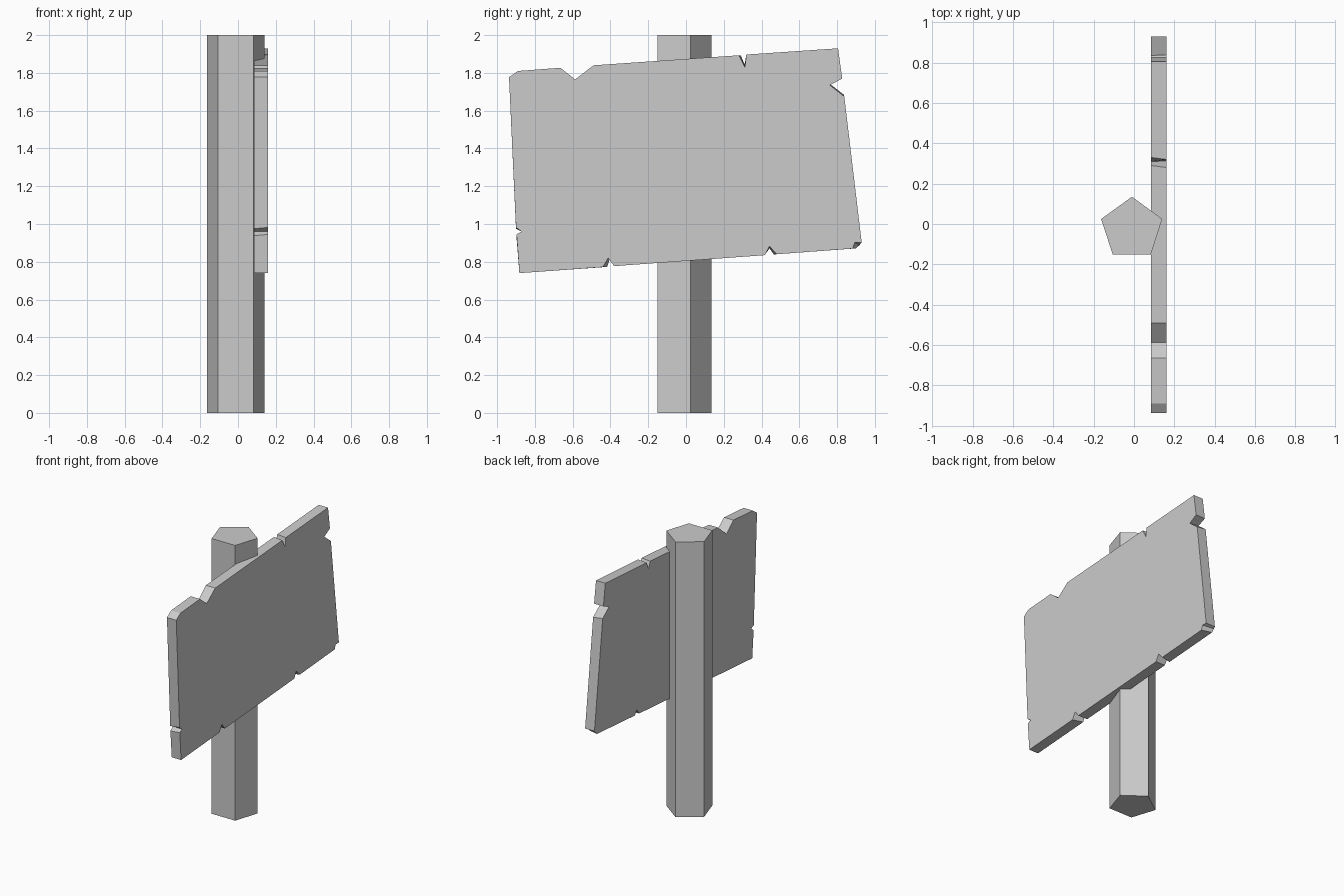
import bpy, bmesh


def loft(name, lower, upper):
    """Solid between two matching outlines of 3D points."""
    bm = bmesh.new()
    a = [bm.verts.new(p) for p in lower]
    b = [bm.verts.new(p) for p in upper]
    bm.faces.new(a[::-1])
    bm.faces.new(b)
    n = len(a)
    for i in range(n):
        j = (i + 1) % n
        bm.faces.new((a[i], a[j], b[j], b[i]))
    bmesh.ops.recalc_face_normals(bm, faces=bm.faces)
    mesh = bpy.data.meshes.new(name)
    bm.to_mesh(mesh)
    bm.free()
    obj = bpy.data.objects.new(name, mesh)
    bpy.context.collection.objects.link(obj)
    return obj


# Five-sided post
post = [(-0.01, 0.135), (-0.163, 0.025), (-0.105, -0.152), (0.083, -0.152), (0.14, 0.025)]
loft("post", [(x, y, 0) for x, y in post], [(x, y, 2) for x, y in post])

# Tilted board outline (y, z) on its outer face, with chipped notches
board = [
    (-0.937, 1.777), (-0.89, 1.81), (-0.665, 1.827), (-0.587, 1.765), (-0.49, 1.84),
    (0.28, 1.893), (0.312, 1.83), (0.32, 1.897), (0.805, 1.93), (0.827, 1.77),
    (0.762, 1.735), (0.838, 1.675), (0.93, 0.902), (0.893, 0.902), (0.882, 0.87),
    (0.48, 0.84), (0.442, 0.882), (0.417, 0.835), (-0.38, 0.777), (-0.412, 0.82),
    (-0.44, 0.772), (-0.882, 0.74), (-0.897, 0.945), (-0.87, 0.96), (-0.9, 0.982),
]
# Points where the inner face differs, so the notch walls slant
inner = dict(enumerate(board))
inner.update({
    3: (-0.587, 1.755), 5: (0.29, 1.893), 6: (0.31, 1.845), 7: (0.33, 1.897),
    10: (0.762, 1.742), 11: (0.835, 1.685), 13: (0.92, 0.89), 14: (0.9, 0.871),
    15: (0.465, 0.839), 16: (0.442, 0.872), 19: (-0.405, 0.81), 20: (-0.418, 0.773),
    22: (-0.898, 0.938), 24: (-0.9, 0.975),
})
loft("sign_board",
     [(0.085, *inner[i]) for i in range(len(board))],
     [(0.16, y, z) for y, z in board])
